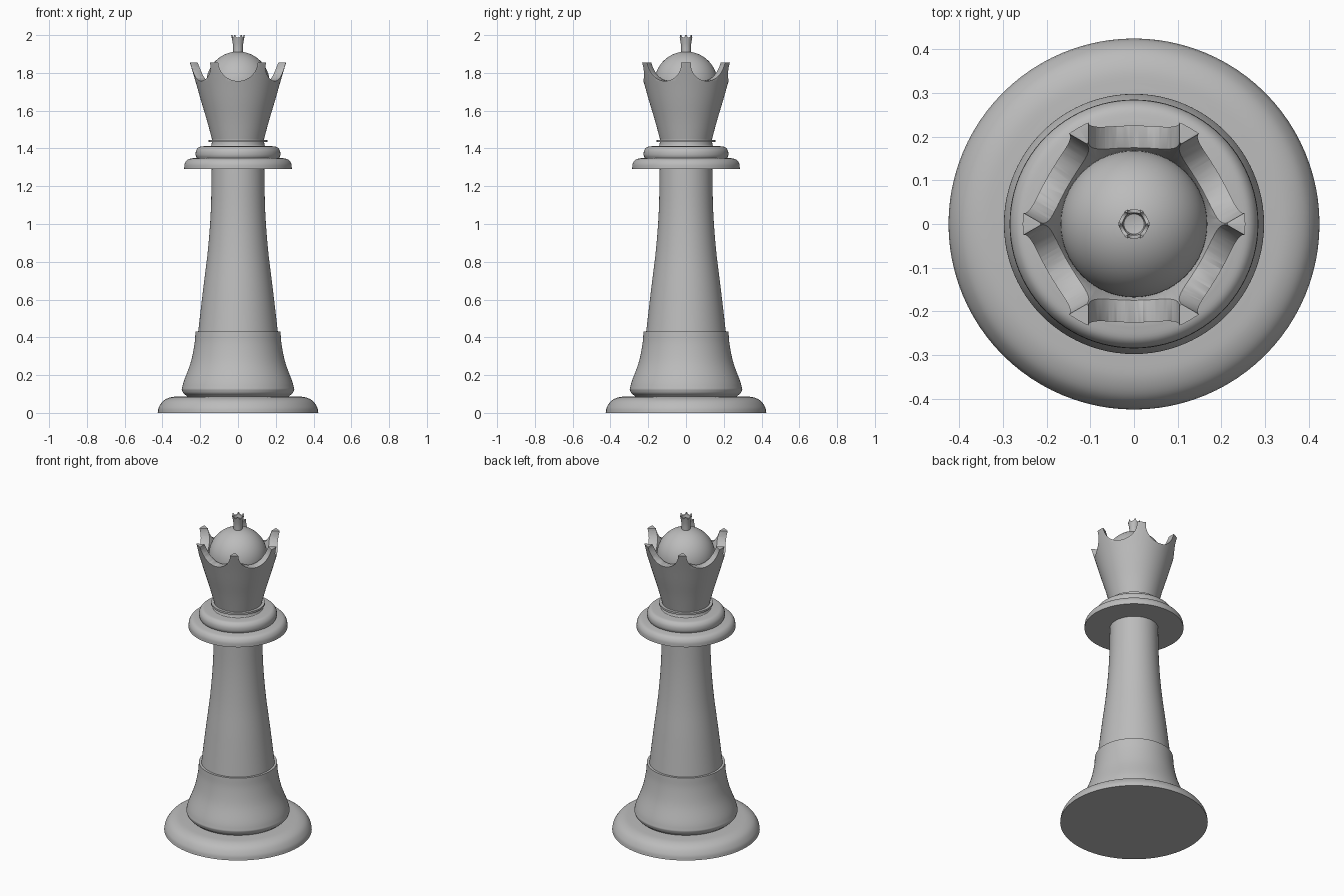
import bpy
import bmesh
from math import pi, radians
from mathutils import Vector

cube = bpy.data.objects.get("Cube")
if cube:
    bpy.data.objects.remove(cube, do_unlink=True)

GREY = (0.5, 0.5, 0.5, 1)
mat = bpy.data.materials.new("matte grey")
mat.use_nodes = True
mat.diffuse_color = GREY
mat.node_tree.nodes["Principled BSDF"].inputs["Base Color"].default_value = GREY


def curve(points, steps=5):
    """Smooth curve through (radius, height) points."""
    pts = [Vector(p) for p in points]
    pts = [pts[0] * 2 - pts[1]] + pts + [pts[-1] * 2 - pts[-2]]
    out = []
    for a, b, c, d in zip(pts, pts[1:], pts[2:], pts[3:]):
        for i in range(steps):
            t = i / steps
            out.append((b * 2 + (c - a) * t + (a * 2 - b * 5 + c * 4 - d) * t ** 2
                        + (b * 3 - a - c * 3 + d) * t ** 3) / 2)
    return [tuple(p) for p in out] + [tuple(points[-1])]


def finish(obj):
    obj.data.materials.clear()
    obj.data.materials.append(mat)
    bpy.ops.object.select_all(action='DESELECT')
    obj.select_set(True)
    bpy.context.view_layer.objects.active = obj
    bpy.ops.object.shade_smooth_by_angle(angle=radians(35))


def lathe(name, profile, steps=96):
    """Revolve a (radius, height) profile around the z axis."""
    bm = bmesh.new()
    verts = [bm.verts.new((r, 0, z)) for r, z in profile]
    edges = [bm.edges.new(pair) for pair in zip(verts, verts[1:])]
    bmesh.ops.spin(bm, geom=verts + edges, cent=(0, 0, 0), axis=(0, 0, 1),
                   angle=2 * pi, steps=steps, use_merge=True)
    bmesh.ops.remove_doubles(bm, verts=bm.verts, dist=0.00001)
    bmesh.ops.recalc_face_normals(bm, faces=bm.faces)
    mesh = bpy.data.meshes.new(name)
    bm.to_mesh(mesh)
    bm.free()
    obj = bpy.data.objects.new(name, mesh)
    bpy.context.collection.objects.link(obj)
    finish(obj)
    return obj


def scallop(obj, radius, height, length, edge):
    """Cut six round notches into a rim, then soften its edges."""
    cutters = []
    for i in range(3):
        bpy.ops.mesh.primitive_cylinder_add(vertices=64, radius=radius, depth=length,
                                            location=(0, 0, height),
                                            rotation=(pi / 2, 0, i * pi / 3))
        cutter = bpy.context.object
        cutter.name = "notch_cutter"
        cutter.hide_render = True
        cutters.append(cutter)
        mod = obj.modifiers.new("notch", 'BOOLEAN')
        mod.operation = 'DIFFERENCE'
        mod.solver = 'EXACT'
        mod.object = cutter
    bevel = obj.modifiers.new("soft_edge", 'BEVEL')
    bevel.width = edge
    bevel.segments = 2
    bevel.limit_method = 'ANGLE'
    bevel.angle_limit = radians(40)
    bpy.context.view_layer.objects.active = obj
    for mod in list(obj.modifiers):
        bpy.ops.object.modifier_apply(modifier=mod.name)
    for cutter in cutters:
        bpy.data.objects.remove(cutter, do_unlink=True)
    finish(obj)


# Foot and flared pedestal
lathe("base", [(0, 0)] + curve([(.425, 0), (.419, .03), (.395, .064), (.355, .083), (.3, .088)])
      + [(0, .088)])
lathe("pedestal", [(0, .08), (.265, .08)] + curve([(.272, .09), (.29, .105), (.298, .125)])
      + curve([(.297, .13), (.286, .17), (.251, .265), (.231, .36), (.225, .43)])
      + [(.2, .43), (0, .43)])

# Tapered column
lathe("column", [(0, .42)] + curve([(.212, .42), (.185, .65), (.159, .865), (.144, 1.07),
                                    (.139, 1.3)], 8) + [(0, 1.3)])

# Two-step collar and neck ring
lathe("collar", [(0, 1.29)] + curve([(.285, 1.29), (.282, 1.32), (.265, 1.342), (.23, 1.35)])
      + [(0, 1.35)])
lathe("upper_collar", [(0, 1.345)]
      + curve([(.216, 1.345), (.224, 1.365), (.221, 1.39), (.205, 1.408), (.18, 1.412)])
      + [(0, 1.412)])
lathe("neck", [(0, 1.4)] + curve([(.147, 1.41), (.14, 1.42), (.137, 1.46)]) + [(0, 1.46)])
lathe("neck_ring", [(0, 1.434), (.155, 1.434), (.155, 1.446), (0, 1.446)])

# Crown with six points around a ball
crown = lathe("crown", [(0, 1.446)] + curve([(.137, 1.446), (.165, 1.55), (.195, 1.65),
                                             (.225, 1.755), (.255, 1.855)], 3)
              + [(.214, 1.855), (.172, 1.75), (.135, 1.62), (0, 1.62)])
scallop(crown, .105, 1.862, .8, .006)

bpy.ops.mesh.primitive_uv_sphere_add(segments=64, ring_count=32, radius=.168,
                                     location=(0, 0, 1.745))
ball = bpy.context.object
ball.name = "crown_ball"
finish(ball)

# Small cupped finial
finial = lathe("finial", [(0, 1.9)] + curve([(.025, 1.9), (.026, 1.94), (.03, 1.97), (.036, 2)])
               + [(.028, 2), (.023, 1.97), (0, 1.965)], 48)
scallop(finial, .0145, 2.0015, .12, .0012)
